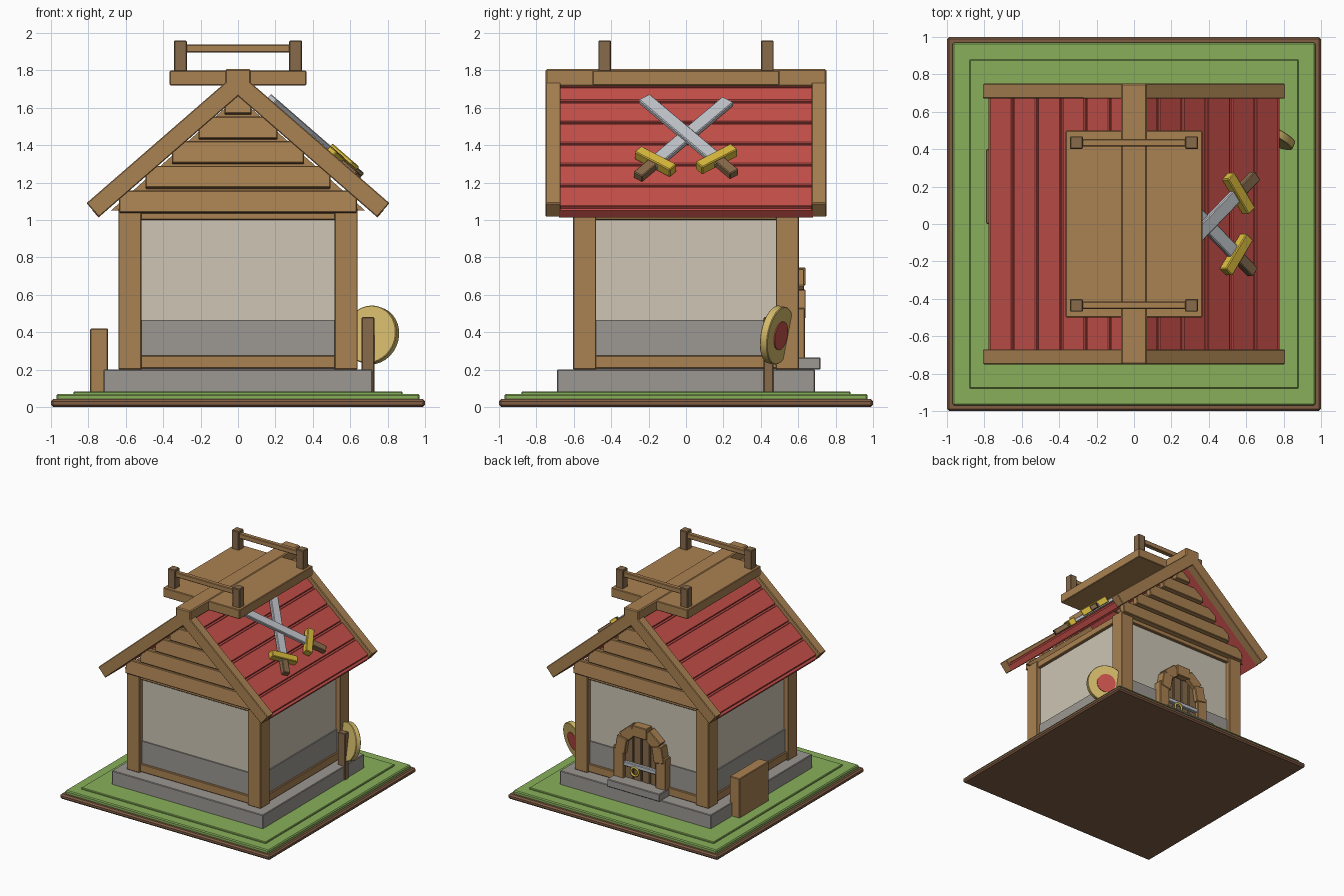
import bpy
from math import radians, sin, cos, atan2, pi
from mathutils import Matrix, Vector

cube = bpy.data.objects.get("Cube")
if cube:
    bpy.data.objects.remove(cube, do_unlink=True)


def material(name, hexcode):
    rgb = [int(hexcode[i:i + 2], 16) / 255 for i in (0, 2, 4)]
    lin = [((c + 0.055) / 1.055) ** 2.4 for c in rgb] + [1.0]
    m = bpy.data.materials.new(name)
    m.use_nodes = True
    m.diffuse_color = lin
    m.node_tree.nodes["Principled BSDF"].inputs["Base Color"].default_value = lin
    return m


WOOD = material("warm wood", "AA8252")
DARK = material("dark wood", "886B4B")
SOIL = material("soil brown", "805D45")
GRASS = material("grass green", "88AF5A")
STONE = material("grey stone", "9C9893")
PLASTER = material("pale plaster", "CDC5B5")
RED = material("roof red", "C6504A")
STEEL = material("steel", "C2C6CC")
GOLD = material("gold", "D8BA3C")
STRAW = material("straw", "D4BA6A")


def finish(obj, name, mat, matrix, bevel=0.0):
    obj.name = name
    obj.data.materials.append(mat)
    obj.matrix_world = matrix
    if bevel:
        mod = obj.modifiers.new("soft edges", "BEVEL")
        mod.width = bevel
        mod.segments = 1
    return obj


def box(name, mat, x, y, z, frame=Matrix(), bevel=0.005):
    """Box spanning the (low, high) ranges x, y, z inside a frame."""
    bpy.ops.mesh.primitive_cube_add(size=1)
    obj = bpy.context.object
    size = Matrix.Diagonal((x[1] - x[0], y[1] - y[0], z[1] - z[0], 1))
    obj.data.transform(size)
    mid = Vector((sum(x) / 2, sum(y) / 2, sum(z) / 2))
    return finish(obj, name, mat, frame @ Matrix.Translation(mid), bevel)


def span(centre, half):
    return (centre - half, centre + half)


def sided(s, a, b):
    """Range from a to b mirrored to side s."""
    return (min(s * a, s * b), max(s * a, s * b))


def disc(name, mat, radius, depth, frame, offset, bevel=0.0):
    bpy.ops.mesh.primitive_cylinder_add(vertices=32, radius=radius, depth=depth)
    obj = bpy.context.object
    bpy.ops.object.shade_smooth_by_angle(angle=radians(30))
    return finish(obj, name, mat, frame @ Matrix.Translation((0, 0, offset)), bevel)


# Ground and foundation
box("ground_plate", SOIL, span(0, 1), span(0, 1), (0, 0.042), bevel=0.012)
box("grass_lower", GRASS, span(0, 0.97), span(0, 0.97), (0.03, 0.07), bevel=0.008)
box("grass_upper", GRASS, span(0, 0.88), span(0, 0.88), (0.06, 0.083))
box("foundation", STONE, span(0, 0.72), span(0, 0.69), (0.07, 0.2))

# Walls
box("plaster_walls", PLASTER, span(0, 0.6), span(0, 0.565), (0.2, 1.06), bevel=0)
box("stone_band", STONE, span(0, 0.61), span(0, 0.575), (0.2, 0.465), bevel=0)
for z, label in (((0.205, 0.275), "sill"), ((1.0, 1.06), "top")):
    box(label + "_beam", WOOD, span(0, 0.625), span(0, 0.59), z)
for sx in (-1, 1):
    for sy in (-1, 1):
        box("corner_post", WOOD, sided(sx, 0.515, 0.64), sided(sy, 0.48, 0.605), (0.2, 1.06))

# Gable siding, lapped boards getting shorter toward the peak
for sy in (-1, 1):
    for i in range(5):
        half = 0.635 - 0.141 * i
        tilt = Matrix.Translation((0, sy * 0.6, 1.096 + 0.132 * i)) @ Matrix.Rotation(sy * radians(8), 4, "X")
        box("gable_board", WOOD, span(0, half), span(0, 0.025), span(0, 0.059), tilt)
    bpy.ops.mesh.primitive_cylinder_add(vertices=3, radius=1, depth=0.02)
    tri = bpy.context.object
    for v, p in zip(sorted(tri.data.vertices, key=lambda v: (round(v.co.x, 3), round(v.co.y, 3), v.co.z)),
                    [(-0.68, 1.05)] * 2 + [(0.68, 1.05)] * 2 + [(0, 1.66)] * 2):
        v.co = (p[0], v.co.z, p[1])
    # order the corners by angle so the triangle stays clean
    finish(tri, "gable_backing", WOOD, Matrix.Translation((0, sy * 0.565, 0)))

# Roof: each slope is built in a frame with x down the slope and z outward
PITCH = radians(41)
slopes = {}
for s, turn in ((1, 0), (-1, pi)):
    f = Matrix.Translation((0, 0, 1.794)) @ Matrix.Rotation(turn, 4, "Z") @ Matrix.Rotation(PITCH, 4, "Y")
    slopes[s] = f
    for sy in (-1, 1):
        box("rafter", WOOD, (0, 1.073), sided(sy, 0.67, 0.75), (-0.1, 0), f)
    box("roof_deck", RED, (0, 1.075), span(0, 0.68), (-0.1, -0.052), f, 0)
    for k in range(6):
        end = 1.055 - 0.172 * k
        box("roof_plank", RED, (end - 0.157, end), span(0, 0.68), (-0.06, -0.035), f)

# Ridge beam and lookout platform
box("ridge_beam", WOOD, span(0, 0.07), span(0, 0.75), (1.715, 1.806), bevel=0.008)
box("platform", WOOD, span(0, 0.365), span(0, 0.5), (1.72, 1.8))
for sy in (-1, 1):
    box("railing", WOOD, span(0, 0.29), span(sy * 0.435, 0.02), (1.895, 1.938))
    for sx in (-1, 1):
        box("railing_post", DARK, span(sx * 0.308, 0.034), span(sy * 0.435, 0.034), (1.78, 1.96))

# Crossed swords on one slope
for i, lift in ((1, -0.008), (-1, 0.01)):
    turn = atan2(i * cos(radians(52)), -sin(radians(52)))
    f = slopes[1] @ Matrix.Translation((0.52, 0, lift)) @ Matrix.Rotation(turn, 4, "Z")
    box("sword_blade", STEEL, (-0.3, 0.365), span(0, 0.038), span(0, 0.015), f)
    box("sword_guard", GOLD, span(-0.265, 0.03), span(0, 0.12), span(0.003, 0.028), f)
    box("sword_grip", DARK, (-0.42, -0.27), span(0, 0.03), span(0, 0.022), f)

# Archery target leaning on its stake
box("target_stake", DARK, (0.66, 0.73), (0.415, 0.467), (0.07, 0.48))
normal = Vector((0.42, 0.88, -0.17)).normalized()
f = Matrix.Translation((0.712, 0.485, 0.385)) @ normal.to_track_quat("Z", "Y").to_matrix().to_4x4()
disc("target", STRAW, 0.157, 0.045, f, 0, 0.004)
disc("target_bullseye", RED, 0.078, 0.009, f, 0.024)

# Crate beside the wall
box("crate", WOOD, (-0.79, -0.695), (0.0, 0.4), (0.075, 0.42))

# Back door with a block arch, bar, ring and step
for i in range(4):
    box("door_plank", DARK, span(-0.12 + 0.08 * i, 0.037), (0.56, 0.605), (0.2, 0.64))
for sx in (-1, 1):
    box("door_post", WOOD, span(sx * 0.2, 0.048), (0.56, 0.635), (0.2, 0.53))
for i in range(5):
    a = radians(10 + 40 * i)
    f = Matrix.Translation((0, 0, 0.52)) @ Matrix.Rotation(-a, 4, "Y")
    box("arch_block", WOOD, span(0.178, 0.048), (0.56, 0.64 - 0.008 * (i % 2)), span(0, 0.07), f)
box("door_bar", STEEL, span(0, 0.155), (0.6, 0.63), span(0.39, 0.018))
bpy.ops.mesh.primitive_torus_add(major_radius=0.035, minor_radius=0.009,
                                 major_segments=20, minor_segments=8)
ring = bpy.context.object
bpy.ops.object.shade_smooth_by_angle(angle=radians(60))
finish(ring, "door_ring", GOLD, Matrix.Translation((0.05, 0.628, 0.345)) @ Matrix.Rotation(pi / 2, 4, "X"))
box("door_step", STONE, span(0, 0.25), (0.58, 0.72), (0.2, 0.265))
